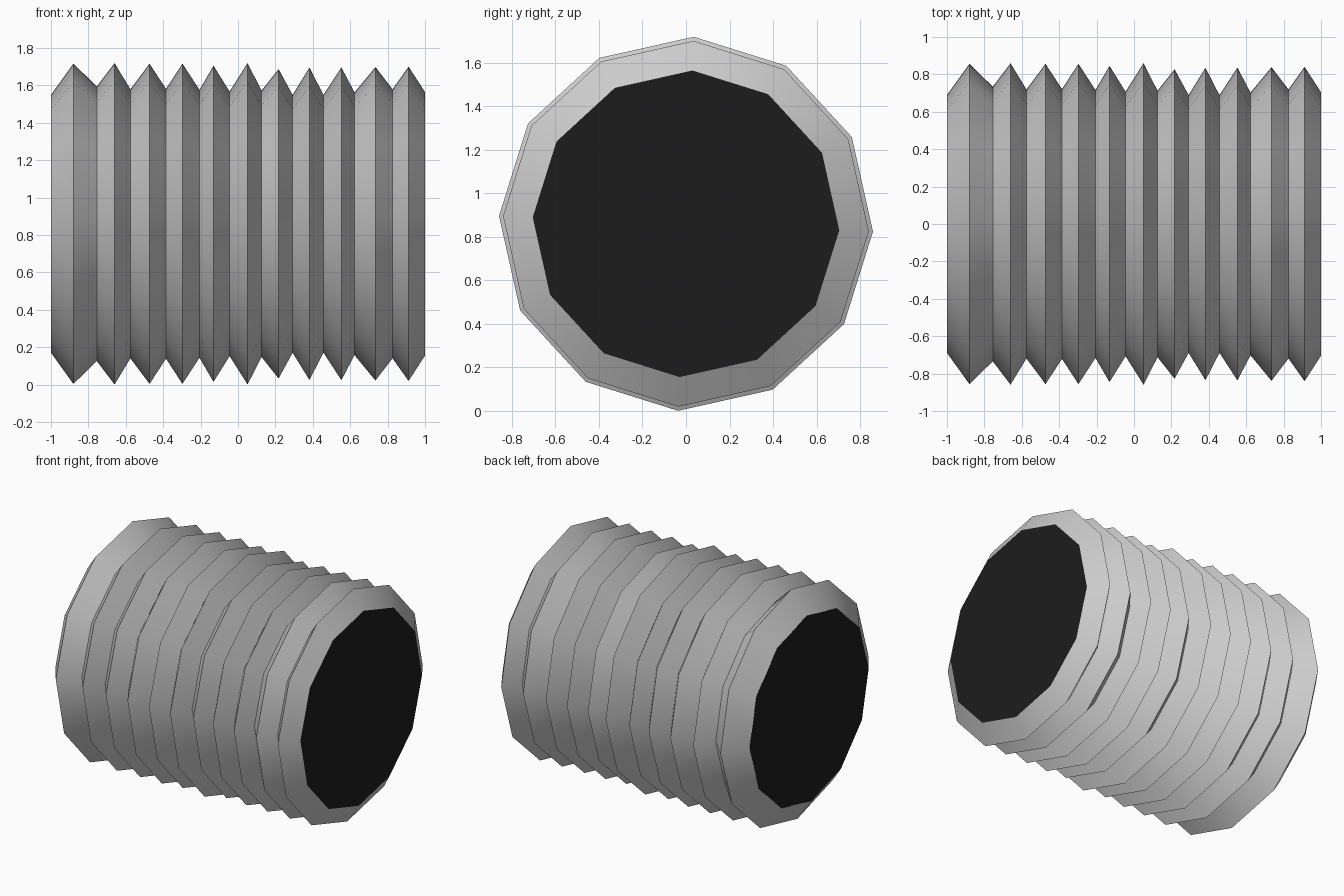
import bpy, bmesh, math

if "Cube" in bpy.data.objects:
    bpy.data.objects.remove(bpy.data.objects["Cube"])

SIDES = 12
CENTRE_Z = 0.86
TURN = math.radians(-2.4)

# (x, radius) pairs alternating valley, ridge, ... along the axis
profile = [
    (-1.0, .69), (-.88, .857), (-.755, .735), (-.66, .86), (-.575, .72),
    (-.473, .857), (-.385, .722), (-.297, .857), (-.206, .717), (-.131, .846),
    (-.045, .708), (.051, .86), (.126, .713), (.217, .828), (.292, .69),
    (.382, .836), (.457, .69), (.553, .837), (.623, .703), (.735, .839),
    (.826, .72), (.912, .841), (1.0, .705),
]


def ring(bm, x, r):
    angles = [TURN + math.tau * i / SIDES for i in range(SIDES)]
    return [bm.verts.new((x, r * math.cos(a), CENTRE_Z + r * math.sin(a))) for a in angles]


def finish(bm, name):
    mesh = bpy.data.meshes.new(name)
    bm.to_mesh(mesh)
    bm.free()
    obj = bpy.data.objects.new(name, mesh)
    bpy.context.collection.objects.link(obj)
    return obj


# Pleated tube wall
bm = bmesh.new()
rings = [ring(bm, x, r) for x, r in profile]
for a, b in zip(rings, rings[1:]):
    for i in range(SIDES):
        j = (i + 1) % SIDES
        bm.faces.new((a[i], a[j], b[j], b[i]))
bmesh.ops.recalc_face_normals(bm, faces=bm.faces[:])
bellows = finish(bm, "bellows")
bpy.context.view_layer.objects.active = bellows
bellows.select_set(True)
bpy.ops.object.shade_smooth_by_angle(angle=math.radians(35))

# Dark flat end caps
dark = bpy.data.materials.new("dark_end")
dark.diffuse_color = (0.012, 0.012, 0.012, 1)
dark.use_nodes = True
dark.node_tree.nodes["Principled BSDF"].inputs["Base Color"].default_value = dark.diffuse_color
for name, (x, r) in (("left_cap", profile[0]), ("right_cap", profile[-1])):
    bm = bmesh.new()
    verts = ring(bm, x, r)
    bm.faces.new(verts if x > 0 else verts[::-1])
    finish(bm, name).data.materials.append(dark)
